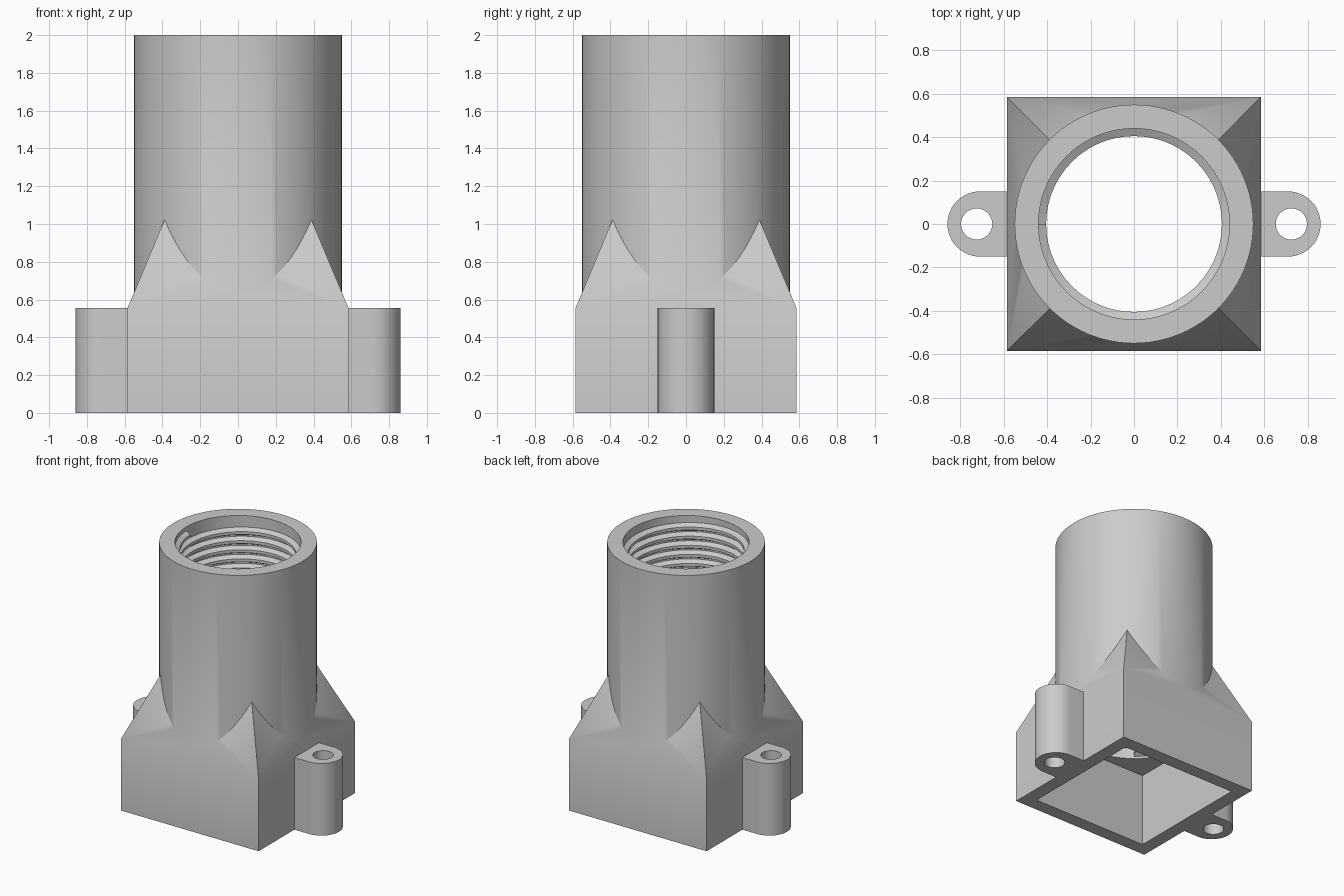
import bpy, bmesh, math

if "Cube" in bpy.data.objects:
    bpy.data.objects.remove(bpy.data.objects["Cube"], do_unlink=True)

grey = bpy.data.materials.new("light grey plastic")
grey.use_nodes = True
grey.diffuse_color = (0.6, 0.6, 0.6, 1)
grey.node_tree.nodes["Principled BSDF"].inputs["Base Color"].default_value = (0.6, 0.6, 0.6, 1)

BOX, BOX_TOP, CAVITY = 0.585, 0.555, 0.483
TUBE, BORE, CREST, TOP = 0.55, 0.44, 0.405, 2.0


def add_object(name, bm):
    bmesh.ops.recalc_face_normals(bm, faces=bm.faces)
    mesh = bpy.data.meshes.new(name)
    bm.to_mesh(mesh)
    bm.free()
    mesh.materials.append(grey)
    obj = bpy.data.objects.new(name, mesh)
    bpy.context.collection.objects.link(obj)
    return obj


def loft(name, rings):
    """Closed solid through a list of equally long point rings."""
    bm = bmesh.new()
    loops = [[bm.verts.new(p) for p in ring] for ring in rings]
    n = len(loops[0])
    for a, b in zip(loops, loops[1:]):
        for i in range(n):
            j = (i + 1) % n
            bm.faces.new((a[i], a[j], b[j], b[i]))
    bm.faces.new(loops[0][::-1])
    bm.faces.new(loops[-1])
    return add_object(name, bm)


def square(s, z):
    return [(-s, -s, z), (s, -s, z), (s, s, z), (-s, s, z)]


def circle(r, z, n=96, x=0):
    return [(x + r * math.cos(2 * math.pi * i / n), r * math.sin(2 * math.pi * i / n), z)
            for i in range(n)]


def cylinder(name, r, z0, z1, n=96, x=0):
    return loft(name, [circle(r, z0, n, x), circle(r, z1, n, x)])


def combine(obj, other, operation):
    """Apply a boolean and discard the helper."""
    mod = obj.modifiers.new("boolean", "BOOLEAN")
    mod.operation, mod.solver, mod.object = operation, "EXACT", other
    bpy.context.view_layer.update()
    graph = bpy.context.evaluated_depsgraph_get()
    mesh = bpy.data.meshes.new_from_object(obj.evaluated_get(graph))
    obj.modifiers.clear()
    obj.data = mesh
    bpy.data.objects.remove(other, do_unlink=True)


def smooth(obj):
    bpy.ops.object.select_all(action="DESELECT")
    obj.select_set(True)
    bpy.context.view_layer.objects.active = obj
    bpy.ops.object.shade_smooth_by_angle(angle=math.radians(30))


# Square base with a sloped shoulder, joined to the round tube
tip = 0.37
shoulder_top = BOX_TOP + (BOX - tip) * 2.385
body = loft("socket_body", [square(BOX, 0), square(BOX, BOX_TOP), square(tip, shoulder_top)])
combine(body, cylinder("tube", TUBE, 0.3, TOP), "UNION")

# Hollow square base and round bore
combine(body, loft("cavity", [square(CAVITY, -0.1), square(CAVITY, BOX_TOP)]), "DIFFERENCE")
combine(body, cylinder("bore", BORE, 0.4, TOP + 0.1), "DIFFERENCE")
smooth(body)

# Rounded mounting ears with screw holes
for side, label in ((1, "left"), (-1, "right")):
    outline = [(0.56, -0.15)]
    for i in range(25):
        a = math.pi * (i / 24 - 0.5)
        outline.append((0.71 + 0.15 * math.cos(a), 0.15 * math.sin(a)))
    outline.append((0.56, 0.15))
    ear = loft(label + "_mounting_ear",
               [[(side * x, y, z) for x, y in outline] for z in (0, BOX_TOP)])
    combine(ear, cylinder("screw_hole", 0.072, -0.1, BOX_TOP + 0.1, 32, side * 0.725),
            "DIFFERENCE")
    smooth(ear)

# Helical internal thread, starting just below the rim
pitch, steps = 0.07, 72
thread_top, thread_bottom = 1.94, 0.6
section = [(BORE + 0.01, 0.5), (CREST, 0.16), (CREST, -0.16), (BORE + 0.01, -0.5)]
rings = []
for i in range(int((thread_top - thread_bottom) / pitch * steps) + 1):
    a = math.pi + 2 * math.pi * i / steps
    z = thread_top - pitch * i / steps
    rings.append([(r * math.cos(a), r * math.sin(a), z + pitch * k) for r, k in section])
smooth(loft("internal_thread", rings))
